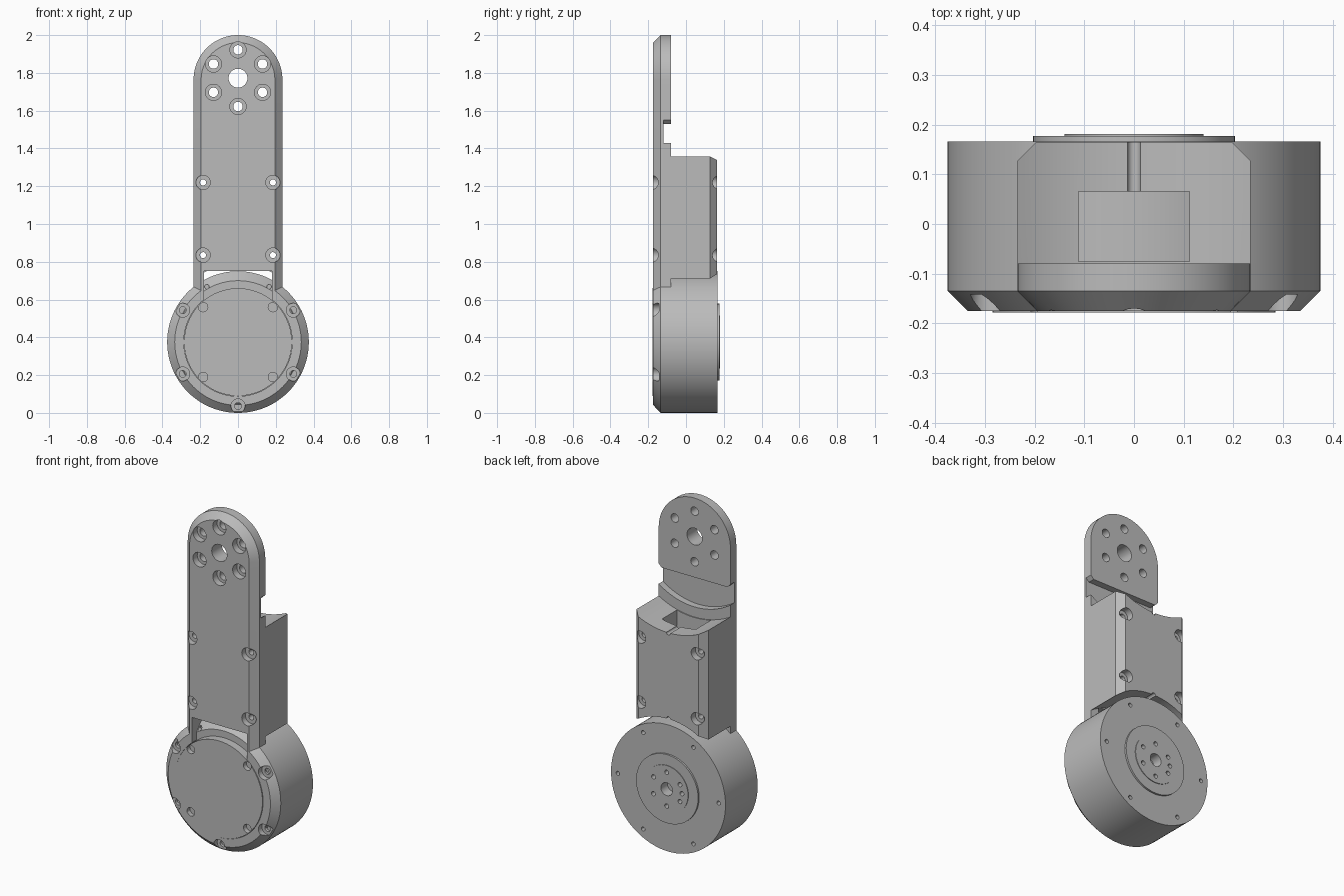
import bpy, bmesh, math
from mathutils import Vector

if "Cube" in bpy.data.objects:
    bpy.data.objects.remove(bpy.data.objects["Cube"])

MOTOR_Z, TIP_Z = 0.375, 1.765      # centres of the drum and of the rounded tip
HALF = 0.235                       # half width of the arm

grey = bpy.data.materials.new("metal_grey")
grey.diffuse_color = (0.5, 0.5, 0.5, 1)
grey.use_nodes = True
grey.node_tree.nodes["Principled BSDF"].inputs["Base Color"].default_value = grey.diffuse_color


def loft(name, rings):
    """Closed solid through equal-length rings of 3D points."""
    bm = bmesh.new()
    rows = [[bm.verts.new(p) for p in ring] for ring in rings]
    n = len(rows[0])
    for a, b in zip(rows, rows[1:]):
        for i in range(n):
            j = (i + 1) % n
            bm.faces.new((a[i], a[j], b[j], b[i]))
    bm.faces.new(rows[0])
    bm.faces.new(rows[-1])
    bmesh.ops.recalc_face_normals(bm, faces=bm.faces)
    me = bpy.data.meshes.new(name)
    bm.to_mesh(me)
    bm.free()
    me.materials.append(grey)
    ob = bpy.data.objects.new(name, me)
    bpy.context.collection.objects.link(ob)
    return ob


def arc(cx, cz, r, a0, a1, n):
    return [(cx + r * math.cos(math.radians(a0 + (a1 - a0) * i / n)),
             cz + r * math.sin(math.radians(a0 + (a1 - a0) * i / n))) for i in range(n + 1)]


def prism(name, sections):
    """Sections are (y, [(x, z), ...])."""
    return loft(name, [[(x, y, z) for x, z in pts] for y, pts in sections])


def turned(name, x, z, steps, n=32):
    """Round part along y from (y, radius) steps."""
    return prism(name, [(y, arc(x, z, r, 0, 360, n)[:-1]) for y, r in steps])


def box(name, x0, x1, y0, y1, z0, z1):
    pts = [(x0, z0), (x1, z0), (x1, z1), (x0, z1)]
    return prism(name, [(y0, pts), (y1, pts)])


def combine(target, other, op='DIFFERENCE'):
    mod = target.modifiers.new("bool", 'BOOLEAN')
    mod.operation, mod.solver, mod.object = op, 'EXACT', other
    bpy.context.view_layer.update()
    dg = bpy.context.evaluated_depsgraph_get()
    me = bpy.data.meshes.new_from_object(target.evaluated_get(dg))
    target.modifiers.clear()
    target.data = me
    bpy.data.objects.remove(other)


def drill(target, x, z, r, y0, y1, n=24):
    combine(target, turned("drill", x, z, [(y0, r), (y1, r)], n))


def polar(cz, r, deg):
    a = math.radians(deg)
    return r * math.cos(a), cz + r * math.sin(a)


# Front casing: chamfered arm plate joined to the drum ring
def outline(r):
    return [(-r, MOTOR_Z), (r, MOTOR_Z)] + arc(0, TIP_Z, r, 0, 180, 40)


casing = prism("front_casing", [(-0.175, outline(HALF - 0.04)), (-0.135, outline(HALF)),
                                (-0.08, outline(HALF))])
ring = turned("ring", 0, MOTOR_Z, [(-0.175, 0.335), (-0.135, 0.375), (-0.08, 0.375)], 96)
combine(casing, ring, 'UNION')
combine(casing, turned("bore", 0, MOTOR_Z, [(-0.2, 0.287), (-0.05, 0.287)], 96))
combine(casing, box("window", -0.18, 0.18, -0.2, -0.05, MOTOR_Z, 0.75))

# Groove across the back of the plate, below the mounting pad
groove = arc(0, TIP_Z, 0.41, 230, 310, 24)
groove += [(0.27, 1.59), (0.235, 1.55), (0.215, 1.53), (-0.215, 1.53), (-0.235, 1.55), (-0.27, 1.59)]
combine(casing, prism("groove", [(-0.12, groove), (-0.04, groove)]))

# Mounting holes in the tip
drill(casing, 0, 1.772, 0.05, -0.3, 0, 32)
for k in range(6):
    x, z = polar(1.772, 0.15, 30 + 60 * k)
    drill(casing, x, z, 0.025, -0.3, 0)
    drill(casing, x, z, 0.043, -0.3, -0.135)

# Screw seats around the drum ring
for deg in (30, 150, 210, 270, 330):
    x, z = polar(MOTOR_Z, 0.338, deg)
    drill(casing, x, z, 0.037, -0.3, -0.142)
    drill(casing, x, z, 0.018, -0.3, -0.125)

# Rear arm body with chamfered back edges and curved ends
section = [(-HALF, -0.08), (HALF, -0.08), (HALF, 0.127), (0.197, 0.165),
           (-0.197, 0.165), (-HALF, 0.127)]
body = loft("arm_body", [[(x, y, z) for x, y in section] for z in (0.68, 1.42)])
combine(body, turned("drum_gap", 0, MOTOR_Z, [(-0.2, 0.41), (0.3, 0.41)], 96))
combine(body, turned("top_gap", 0, TIP_Z, [(-0.2, 0.47), (0.3, 0.47)], 96))
combine(body, box("cavity", -0.112, 0.112, -0.075, 0.065, 0.6, 1.6))
for z in (MOTOR_Z + 0.41, TIP_Z - 0.47):
    drill(body, 0, z, 0.013, 0.05, 0.3, 16)

# Clamping screws through plate and body
for sx in (-1, 1):
    for z in (0.835, 1.22):
        x = sx * 0.185
        drill(casing, x, z, 0.016, -0.3, 0)
        drill(casing, x, z, 0.038, -0.3, -0.14)
        drill(body, x, z, 0.016, -0.3, 0.3)
        drill(body, x, z, 0.036, 0.125, 0.3)

# Motor drum with front cap and stepped output hub
motor = turned("motor_drum", 0, MOTOR_Z,
               [(-0.178, 0.285), (-0.13, 0.285), (-0.13, 0.325), (-0.08, 0.375), (0.166, 0.375),
                (0.166, 0.203), (0.177, 0.203), (0.177, 0.14), (0.181, 0.14)], 96)
for sx in (-1, 1):
    for z in (0.19, 0.56):
        drill(motor, sx * 0.185, z, 0.025, -0.3, -0.15)
    drill(motor, sx * 0.165, 0.668, 0.012, -0.3, -0.1, 12)

# Rear flange and hub holes
drill(motor, 0, MOTOR_Z, 0.038, 0.12, 0.3, 32)
for k in range(6):
    drill(motor, *polar(MOTOR_Z, 0.33, 60 * k), 0.012, 0.13, 0.3, 16)
    drill(motor, *polar(MOTOR_Z, 0.1, 30 + 60 * k), 0.013, 0.13, 0.3, 16)
drill(motor, *polar(MOTOR_Z, 0.1, 180), 0.013, 0.13, 0.3, 16)

# Smooth round walls, keep edges sharp
for ob in (casing, body, motor):
    bpy.ops.object.select_all(action='DESELECT')
    ob.select_set(True)
    bpy.context.view_layer.objects.active = ob
    bpy.ops.object.shade_smooth_by_angle(angle=math.radians(25))
